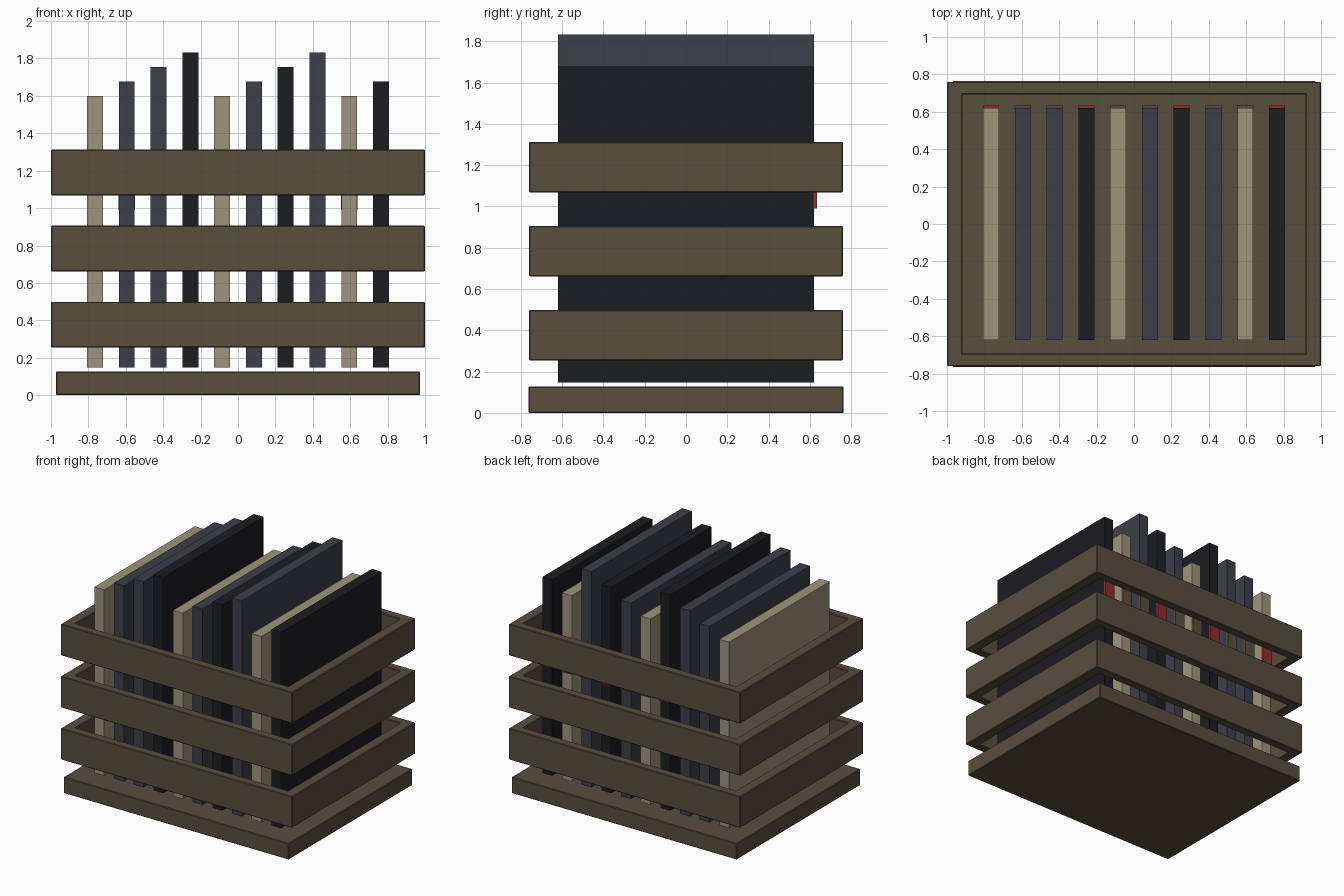
import bpy, bmesh

if "Cube" in bpy.data.objects:
    bpy.data.objects.remove(bpy.data.objects["Cube"])


def material(name, rgb):
    m = bpy.data.materials.new(name)
    m.diffuse_color = (*rgb, 1)
    m.use_nodes = True
    m.node_tree.nodes["Principled BSDF"].inputs["Base Color"].default_value = m.diffuse_color
    return m


WOOD = material("wood", (0.098, 0.080, 0.048))
TAN = material("tan_card", (0.34, 0.30, 0.195))
SLATE = material("slate_card", (0.045, 0.05, 0.065))
BLACK = material("black_card", (0.0116, 0.0123, 0.016))
RED = material("red_label", (0.30, 0.026, 0.026))


def finish(name, bm, mat, bevel=0):
    bmesh.ops.recalc_face_normals(bm, faces=bm.faces)
    me = bpy.data.meshes.new(name)
    bm.to_mesh(me)
    bm.free()
    me.materials.append(mat)
    ob = bpy.data.objects.new(name, me)
    bpy.context.collection.objects.link(ob)
    if bevel:
        mod = ob.modifiers.new("edge_bevel", "BEVEL")
        mod.width = bevel
        mod.segments = 1
    return ob


def box(name, lo, hi, mat, bevel=0):
    bm = bmesh.new()
    bmesh.ops.create_cube(bm, size=1)
    for v in bm.verts:
        v.co = [(a + b) / 2 + c * (b - a) for a, b, c in zip(lo, hi, v.co)]
    return finish(name, bm, mat, bevel)


def rail_ring(name, outer, inner, z0, z1, mat, bevel):
    bm = bmesh.new()
    corners = [(-1, -1), (1, -1), (1, 1), (-1, 1)]
    loops = [[bm.verts.new((sx * x, sy * y, z)) for sx, sy in corners]
             for (x, y), z in ((outer, z0), (outer, z1), (inner, z1), (inner, z0))]
    for k in range(4):
        a, b = loops[k], loops[(k + 1) % 4]
        for i in range(4):
            j = (i + 1) % 4
            bm.faces.new((a[i], a[j], b[j], b[i]))
    return finish(name, bm, mat, bevel)


# crate floor
box("crate_base", (-0.973, -0.764, 0), (0.973, 0.764, 0.127), WOOD, 0.005)

# three slatted rails around the crate
for i in range(3):
    z = 0.254 + i * 0.407
    rail_ring(f"crate_rail_{i + 1}", (1.0, 0.76), (0.917, 0.692), z, z + 0.245, WOOD, 0.005)

# upright folders in repeating heights, each with a label on its back edge
colours = [TAN, SLATE, SLATE, BLACK, TAN, SLATE, BLACK, SLATE, TAN, BLACK]
for i, mat in enumerate(colours):
    x = (i - 4.5) * 0.17
    top = 1.6 + (i % 4) * 0.0775
    box(f"folder_{i + 1}", (x - 0.0425, -0.62, 0.148), (x + 0.0425, 0.62, top), mat)
    box(f"folder_label_{i + 1}", (x - 0.043, 0.618, 0.99), (x + 0.043, 0.634, 1.14),
        RED if i % 3 == 0 else WOOD)
